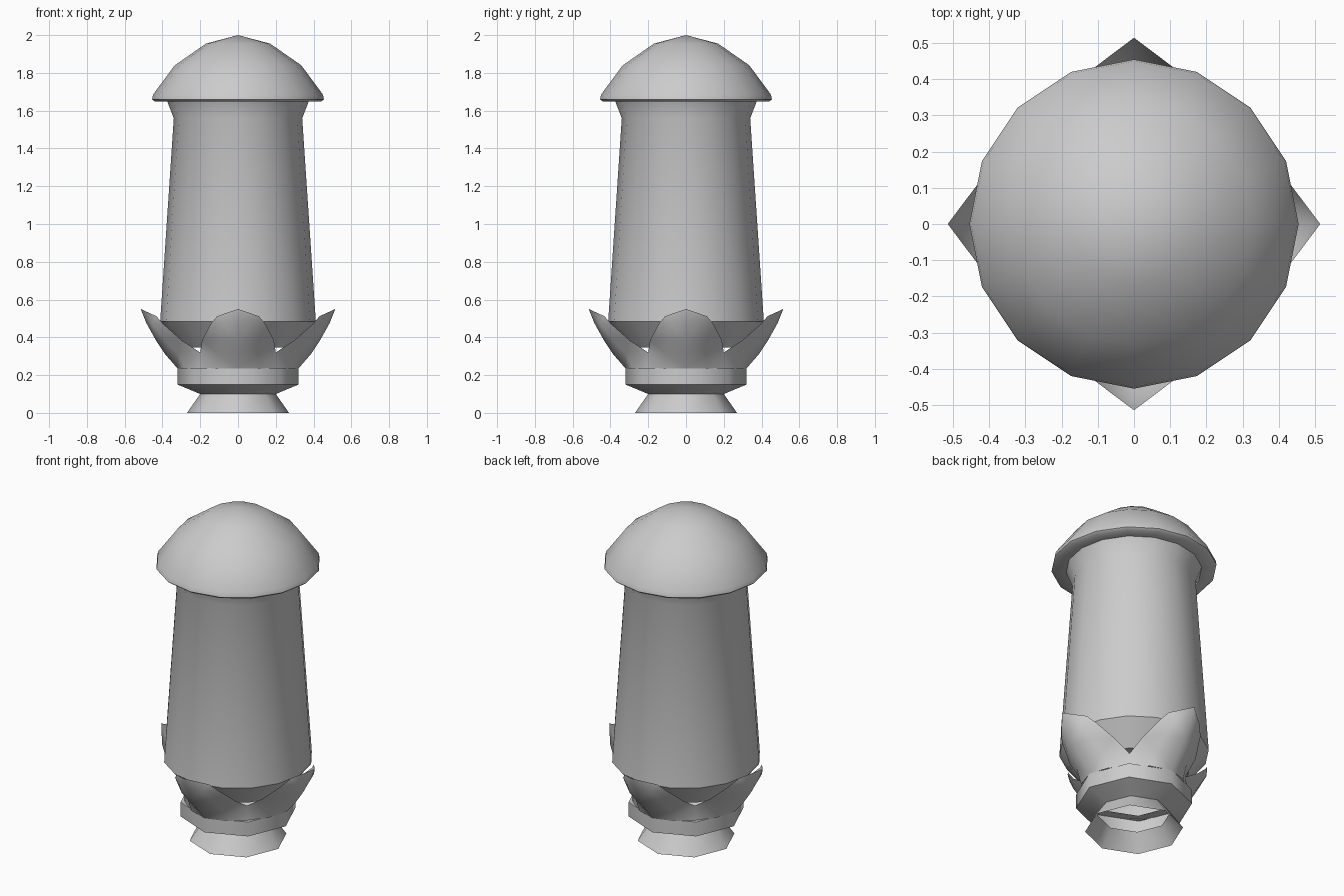
import bpy, bmesh, math

if "Cube" in bpy.data.objects:
    bpy.data.objects.remove(bpy.data.objects["Cube"])


def make_object(name, bm, angle):
    bmesh.ops.remove_doubles(bm, verts=bm.verts, dist=0.0005)
    bmesh.ops.recalc_face_normals(bm, faces=bm.faces)
    me = bpy.data.meshes.new(name)
    bm.to_mesh(me)
    bm.free()
    ob = bpy.data.objects.new(name, me)
    bpy.context.collection.objects.link(ob)
    bpy.ops.object.select_all(action='DESELECT')
    bpy.context.view_layer.objects.active = ob
    ob.select_set(True)
    bpy.ops.object.shade_smooth_by_angle(angle=math.radians(angle))
    return ob


def lathe(name, profile, sides, angle=40):
    """Revolve (radius, z) points around the z axis."""
    bm = bmesh.new()
    rings = []
    for r, z in profile:
        if r == 0:
            rings.append([bm.verts.new((0, 0, z))] * sides)
        else:
            rings.append([bm.verts.new((r * math.cos(math.tau * i / sides),
                                        r * math.sin(math.tau * i / sides), z))
                          for i in range(sides)])
    for a, b in zip(rings, rings[1:]):
        for i in range(sides):
            j = (i + 1) % sides
            bm.faces.new(list(dict.fromkeys((a[i], a[j], b[j], b[i]))))
    return make_object(name, bm, angle)


# Domed cap with a thin rim and flat underside
lathe("cap", [(0, 2.0), (0.17, 1.955), (0.335, 1.84), (0.45, 1.685),
              (0.455, 1.66), (0.44, 1.648), (0.36, 1.648)], 16, 50)

# Tapered body, flared under the cap and closed below
lathe("body", [(0.375, 1.65), (0.34, 1.56), (0.412, 0.485),
               (0.30, 0.345), (0, 0.345)], 16, 30)

# Eight-sided foot, open underneath, with a collar
lathe("foot", [(0.27, 0), (0.20, 0.10), (0.32, 0.15),
               (0.32, 0.237), (0.26, 0.237)], 8, 50)

# Four cupped petals: centre line (r, z) and edge (r, half width, z)
centre = [(0.32, 0.235), (0.385, 0.31), (0.435, 0.385), (0.485, 0.475)]
edge = [(0.21, 0.21, 0.235), (0.20, 0.20, 0.32), (0.30, 0.19, 0.385),
        (0.395, 0.145, 0.47)]
tip = (0.515, 0.0, 0.55)
bm = bmesh.new()
for k in range(4):
    c, s = math.cos(k * math.pi / 2), math.sin(k * math.pi / 2)

    def vert(r, w, z):
        return bm.verts.new((r * c - w * s, r * s + w * c, z))

    for side in (-1, 1):
        rows = []
        for (cr, cz), (er, ew, ez) in zip(centre, edge):
            mid = (0.35 * er + 0.65 * cr, side * ew * 0.55, (cz + ez) / 2)
            rows.append([vert(cr, 0, cz), vert(*mid), vert(er, side * ew, ez)])
        top = vert(*tip)
        shoulder = vert(0.432, side * 0.11, 0.512)
        for a, b in zip(rows, rows[1:]):
            for i in range(2):
                bm.faces.new((a[i], a[i + 1], b[i + 1], b[i]))
        last = rows[-1]
        bm.faces.new((last[0], last[1], top))
        bm.faces.new((last[1], shoulder, top))
        bm.faces.new((last[1], last[2], shoulder))
make_object("petals", bm, 50)
